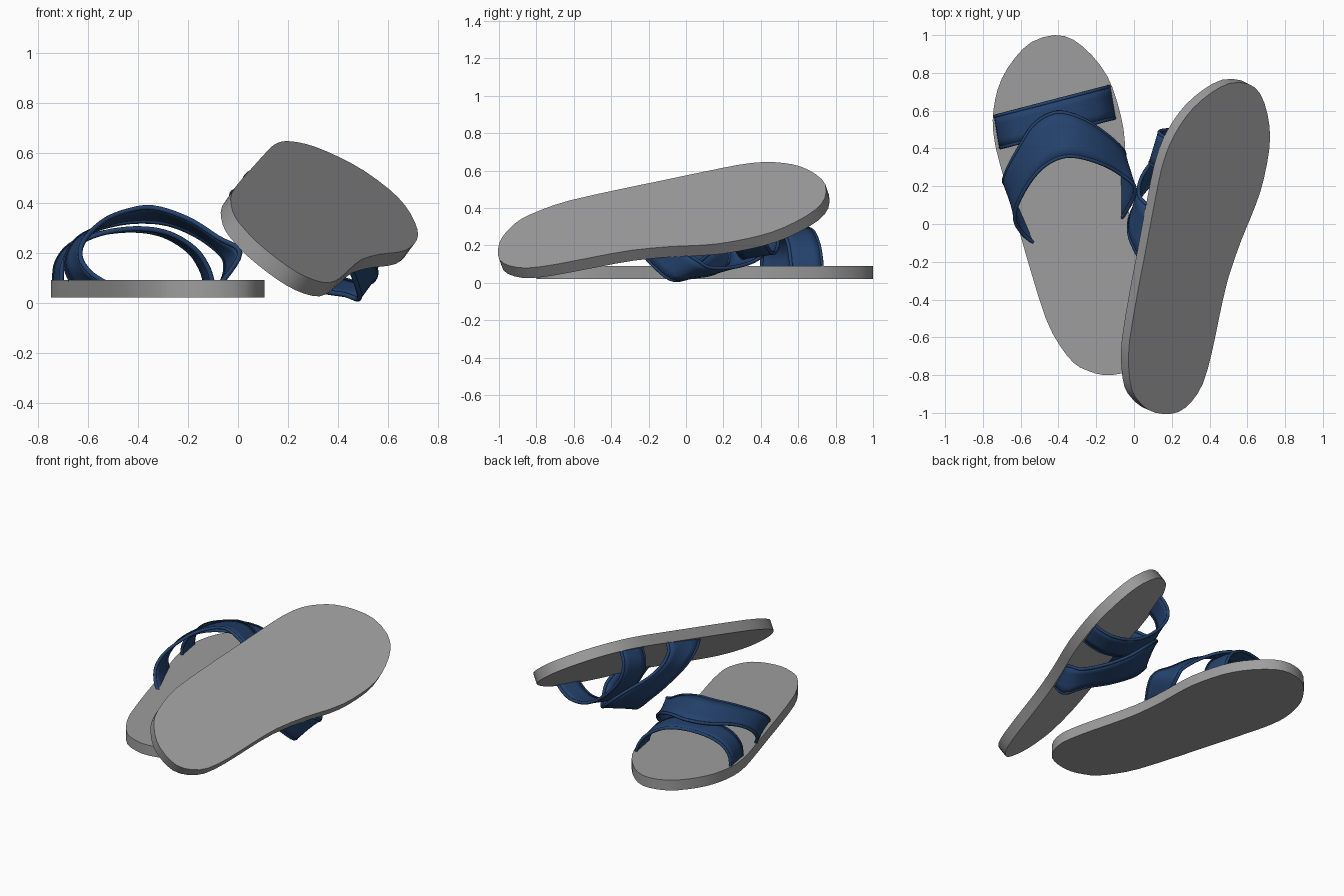
import bpy, bmesh, math
from mathutils import Vector

if "Cube" in bpy.data.objects:
    bpy.data.objects.remove(bpy.data.objects["Cube"])


def material(name, rgb):
    m = bpy.data.materials.new(name)
    m.diffuse_color = (*rgb, 1)
    m.use_nodes = True
    m.node_tree.nodes["Principled BSDF"].inputs["Base Color"].default_value = m.diffuse_color
    return m


GREY = material("sole grey", (0.34, 0.34, 0.34))
BLUE = material("strap navy", (0.018, 0.055, 0.155))

# Sole outline seen from above, clockwise from the toe
OUTLINE = [(-.42, 1.0), (-.32, .975), (-.22, .89), (-.14, .78), (-.09, .65),
           (-.055, .5), (-.045, .36), (-.042, .22), (-.02, 0), (.03, -.21),
           (.08, -.4), (.106, -.56), (.085, -.67), (.03, -.75), (-.06, -.79),
           (-.16, -.8), (-.25, -.775), (-.32, -.735), (-.395, -.64),
           (-.466, -.503), (-.55, -.238), (-.603, -.053), (-.71, .317),
           (-.74, .45), (-.748, .55), (-.735, .66), (-.70, .77), (-.63, .88),
           (-.54, .965)]

# Toe strap: front edge (x, z); y follows a straight slanted line
TOE_ARC = [(-.735, .08), (-.725, .16), (-.67, .23), (-.56, .275), (-.42, .29),
           (-.3, .27), (-.2, .21), (-.15, .14), (-.13, .08)]
TOE_FRONT = [(x, .57 + .26 * (x + .735), z) for x, z in TOE_ARC]
TOE_BACK = [(x + .028, y - .165, z * 1.02) for x, y, z in TOE_FRONT]

# Instep strap: chevron band crossing over the toe strap
INSTEP_FRONT = [(-.665, .2, .08), (-.69, .225, .15), (-.67, .29, .22),
                (-.62, .385, .27), (-.53, .525, .305), (-.41, .59, .325),
                (-.28, .56, .315), (-.16, .485, .265), (-.065, .40, .19),
                (-.05, .35, .13), (-.065, .28, .08)]
INSTEP_BACK = [(-.53, -.1, .08), (-.59, -.05, .12), (-.63, .02, .18),
               (-.615, .11, .25), (-.54, .24, .325), (-.45, .325, .365),
               (-.34, .36, .38), (-.2, .33, .335), (-.08, .27, .26),
               (.008, .18, .2), (-.065, .03, .08)]


def spline(pts, n, closed=False):
    """Catmull-Rom sampling of a point list."""
    P = [Vector(p) for p in pts]
    c = len(P)
    get = (lambda i: P[i % c]) if closed else (lambda i: P[max(0, min(c - 1, i))])
    out = []
    for i in range(c if closed else c - 1):
        a, b, d, e = get(i - 1), get(i), get(i + 1), get(i + 2)
        for k in range(n):
            t = k / n
            out.append(.5 * (2 * b + (d - a) * t + (2 * a - 5 * b + 4 * d - e) * t * t
                             + (3 * b - a - 3 * d + e) * t ** 3))
    if not closed:
        out.append(P[-1])
    return out


# The second sandal is the mirror twin, lying tilted with its sole upward
N = Vector((.73, -.346, 1)).normalized()
U = Vector((.217, .960, .179))
U = (U - N * U.dot(N)).normalized()
X = U.cross(N)
HEEL = Vector((.14, -1.0, .19))


def upright(p):
    return Vector(p)


def overturned(p):
    dx, dy, a = p[0] + .08, p[1] + .79, .24
    w = math.cos(a) * dx + math.sin(a) * dy
    s = -math.sin(a) * dx + math.cos(a) * dy
    return HEEL + X * w + U * s - N * (p[2] - .02)


def finish(name, bm, mat):
    bmesh.ops.recalc_face_normals(bm, faces=bm.faces)
    me = bpy.data.meshes.new(name)
    bm.to_mesh(me)
    bm.free()
    me.materials.append(mat)
    for f in me.polygons:
        f.use_smooth = True
    me.set_sharp_from_angle(angle=math.radians(35))
    ob = bpy.data.objects.new(name, me)
    bpy.context.collection.objects.link(ob)
    return ob


def sole(name, place):
    bm = bmesh.new()
    pts = spline([(x, y, 0) for x, y in OUTLINE], 2, True)
    low = [bm.verts.new(place((p.x, p.y, .02))) for p in pts]
    top = [bm.verts.new(place((p.x, p.y, .09))) for p in pts]
    bm.faces.new(low)
    bm.faces.new(top)
    for i in range(len(pts)):
        j = (i + 1) % len(pts)
        bm.faces.new((low[i], low[j], top[j], top[i]))
    finish(name, bm, GREY)


def strap(name, front, back, place):
    # band lofted between its two edges
    bm = bmesh.new()
    fr, bk = spline(front, 5), spline(back, 5)
    rows = [[bm.verts.new(place(f.lerp(b, k / 4))) for k in range(5)]
            for f, b in zip(fr, bk)]
    for r, q in zip(rows, rows[1:]):
        for k in range(4):
            bm.faces.new((r[k], r[k + 1], q[k + 1], q[k]))
    band = finish(name, bm, BLUE)
    mod = band.modifiers.new("thickness", 'SOLIDIFY')
    mod.thickness, mod.offset = .014, 0
    # rolled rim along each edge
    cu = bpy.data.curves.new(name + "_rim", 'CURVE')
    cu.dimensions = '3D'
    cu.bevel_depth, cu.bevel_resolution, cu.use_fill_caps = .01, 2, True
    for rail in (fr, bk):
        sp = cu.splines.new('POLY')
        sp.points.add(len(rail) - 1)
        for pt, p in zip(sp.points, rail):
            pt.co = (*place(p), 1)
    cu.materials.append(BLUE)
    bpy.context.collection.objects.link(bpy.data.objects.new(name + "_rim", cu))


for side, place in (("left", upright), ("right", overturned)):
    sole(side + "_sole", place)
    strap(side + "_toe_strap", TOE_FRONT, TOE_BACK, place)
    strap(side + "_instep_strap", INSTEP_FRONT, INSTEP_BACK, place)
